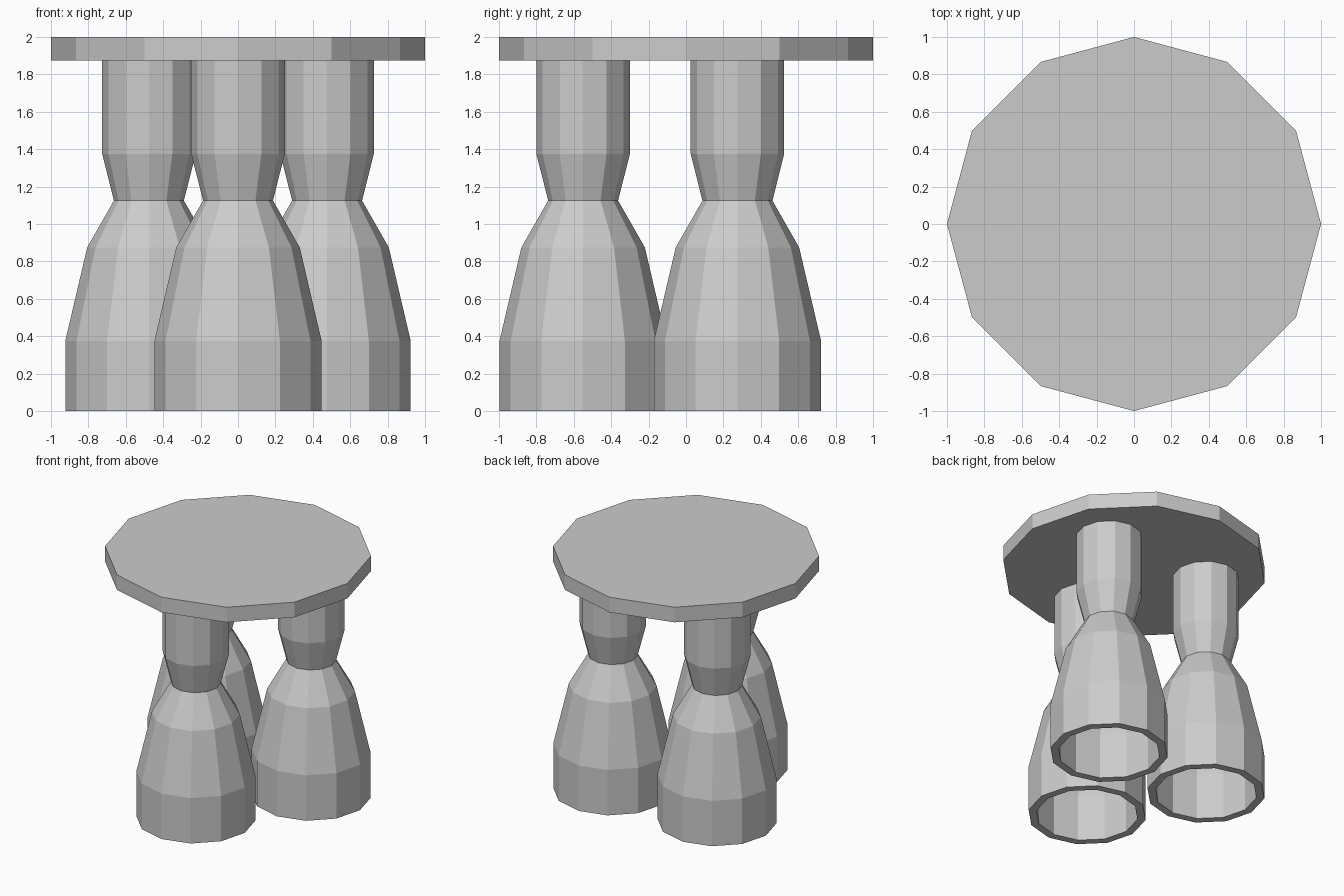
import bpy, bmesh, math

if "Cube" in bpy.data.objects:
    bpy.data.objects.remove(bpy.data.objects["Cube"])

SIDES = 12


def lathe(name, profile, location=(0, 0, 0)):
    """Flat-faced revolve of (radius, z) points, capped at both ends."""
    bm = bmesh.new()
    rings = [[bm.verts.new((r * math.cos(2 * math.pi * i / SIDES),
                            r * math.sin(2 * math.pi * i / SIDES), z))
              for i in range(SIDES)] for r, z in profile]
    for a, b in zip(rings, rings[1:]):
        for i in range(SIDES):
            j = (i + 1) % SIDES
            bm.faces.new((a[i], a[j], b[j], b[i]))
    bm.faces.new(rings[0][::-1])
    bm.faces.new(rings[-1])
    bmesh.ops.recalc_face_normals(bm, faces=bm.faces)
    mesh = bpy.data.meshes.new(name)
    bm.to_mesh(mesh)
    bm.free()
    obj = bpy.data.objects.new(name, mesh)
    obj.location = location
    bpy.context.collection.objects.link(obj)
    return obj


# Round mounting plate
lathe("mounting_plate", [(1, 1.875), (1, 2)])

# Hollow nozzle: inner wall from throat down to rim, then outer wall up to plate
nozzle = [(0.125, 1.125), (0.27, 0.875), (0.385, 0.375), (0.385, 0),
          (0.447, 0), (0.447, 0.375), (0.33, 0.875), (0.187, 1.125),
          (0.25, 1.375), (0.25, 1.875)]

# Three nozzles evenly spaced, one facing front
for name, angle in (("front", -90), ("right", 30), ("left", 150)):
    a = math.radians(angle)
    lathe(name + "_nozzle", nozzle, (0.55 * math.cos(a), 0.55 * math.sin(a), 0))
